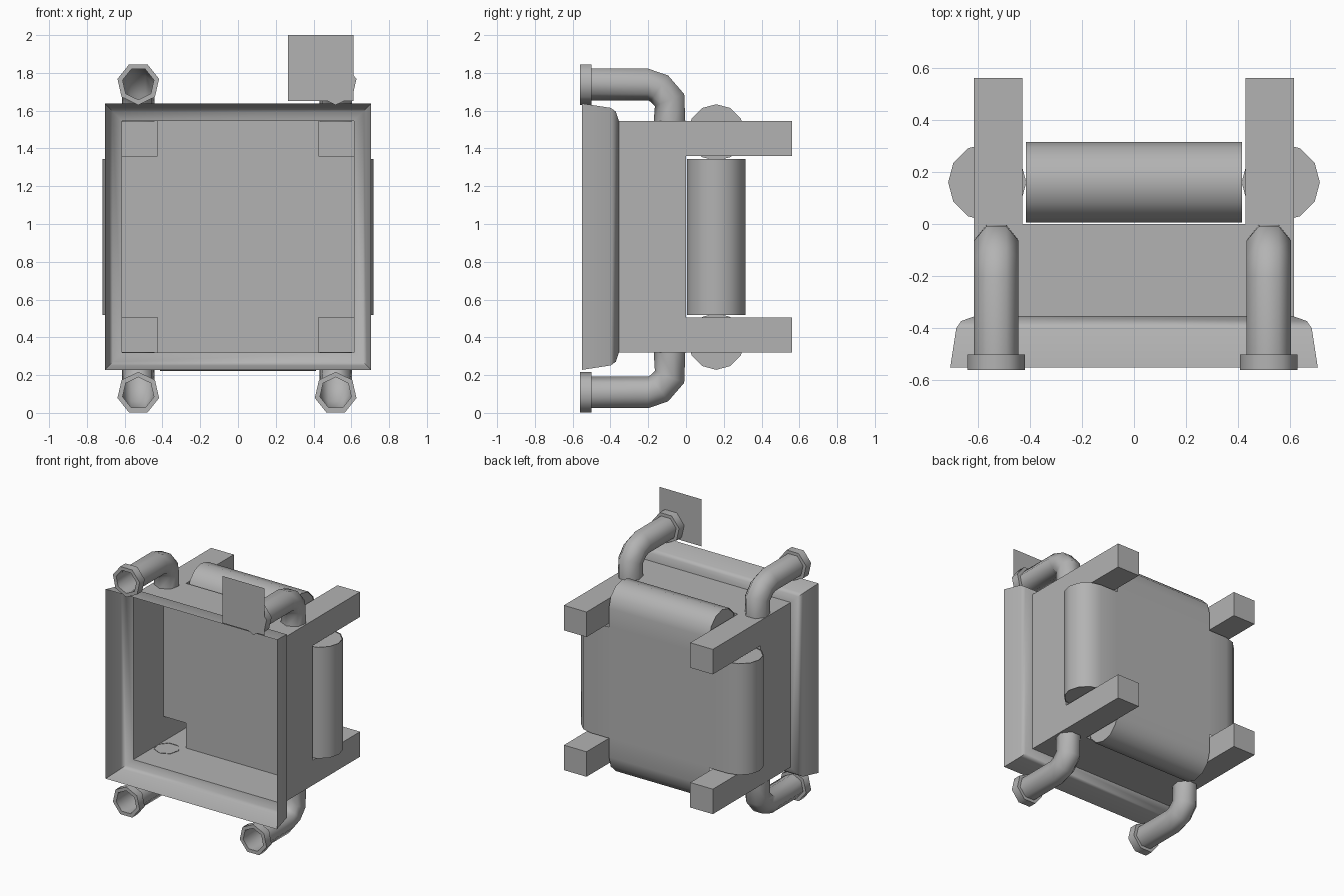
import bpy, bmesh
from math import pi, cos, sin
from mathutils import Vector

if "Cube" in bpy.data.objects:
    bpy.data.objects.remove(bpy.data.objects["Cube"])

ZC = 0.933  # height of the housing centre
ZR = 0.931  # height of the roller assembly centre

grey = bpy.data.materials.new("mid_grey")
grey.diffuse_color = (0.45, 0.45, 0.45, 1)
grey.use_nodes = True
grey.node_tree.nodes["Principled BSDF"].inputs["Base Color"].default_value = grey.diffuse_color


def finish(name, bm, smooth=None):
    bmesh.ops.recalc_face_normals(bm, faces=bm.faces)
    me = bpy.data.meshes.new(name)
    bm.to_mesh(me)
    bm.free()
    me.materials.append(grey)
    ob = bpy.data.objects.new(name, me)
    bpy.context.collection.objects.link(ob)
    if smooth:
        bpy.context.view_layer.objects.active = ob
        ob.select_set(True)
        bpy.ops.object.shade_smooth_by_angle(angle=smooth)
        ob.select_set(False)
    return ob


def loft(bm, rings, closed=False, wrap=True):
    """Skin a list of point rings with quads."""
    vs = [[bm.verts.new(p) for p in r] for r in rings]
    n = len(vs[0])
    pairs = list(zip(vs, vs[1:])) + ([(vs[-1], vs[0])] if closed else [])
    for a, b in pairs:
        for i in range(n if wrap else n - 1):
            j = (i + 1) % n
            bm.faces.new((a[i], a[j], b[j], b[i]))
    return vs


# Open-fronted thin housing with flared rim and four hollow corner legs
bm = bmesh.new()
rings = []
for y, h in [(-0.55, 0.705), (-0.40, 0.682), (-0.372, 0.663), (-0.355, 0.613), (0, 0.613)]:
    rings.append([(sx * h, y, ZC + sz * h) for sx, sz in [(-1, -1), (1, -1), (1, 1), (-1, 1)]])
loft(bm, rings)
cuts = [-0.613, -0.427, 0.427, 0.613]
grid = [[bm.verts.new((x, 0, ZC + z)) for z in cuts] for x in cuts]
corners = []
for i in range(3):
    for j in range(3):
        f = bm.faces.new((grid[i][j], grid[i + 1][j], grid[i + 1][j + 1], grid[i][j + 1]))
        if i != 1 and j != 1:
            corners.append(f)
for f in corners:
    g = bmesh.ops.extrude_discrete_faces(bm, faces=[f])["faces"][0]
    bmesh.ops.translate(bm, vec=(0, 0.56, 0), verts=g.verts)
bmesh.ops.remove_doubles(bm, verts=bm.verts, dist=0.0005)
finish("housing", bm, 0.9)


# Cross-shaped belt skin wrapped round four rollers
def place(vertical, along, across, y):
    return (across, y, ZR + along) if vertical else (along, y, ZR + across)


YR, R, N, W = 0.16, 0.155, 12, 0.414
sides = [(v, s, 0.553 if v else 0.563) for v in (True, False) for s in (-1, 1)]
bm = bmesh.new()
for vertical, s, span in sides:
    prof = [(W, YR - R)]
    prof += [(span + R * cos(a), YR + R * sin(a))
             for a in [-pi / 2 + k * pi / 6 for k in range(7)]]
    prof += [(W, YR + R)]
    loft(bm, [[place(vertical, s * u, w, v) for u, v in prof] for w in (-W, W)], wrap=False)
for y in (YR - R, YR + R):
    bm.faces.new([bm.verts.new((a * W, y, ZR + b * W))
                  for a, b in ((-1, -1), (1, -1), (1, 1), (-1, 1))])
bmesh.ops.remove_doubles(bm, verts=bm.verts, dist=0.0005)
finish("cross_belt", bm, 0.7)

# Twelve-sided rollers inside the belt
for vertical, s, span in sides:
    bm = bmesh.new()
    circ = [(s * span + 0.15 * cos(2 * pi * k / N), YR + 0.15 * sin(2 * pi * k / N))
            for k in range(N)]
    for end in loft(bm, [[place(vertical, u, w, v) for u, v in circ] for w in (-0.41, 0.41)]):
        bm.faces.new(end)
    finish("roller", bm, 0.7)


# Elbow pipes with seven-sided end flanges
def ring7(c, up, r):
    return [c + Vector((1, 0, 0)) * r * sin(2 * pi * (k + 0.5) / 7)
            + up * r * cos(2 * pi * (k + 0.5) / 7) for k in range(7)]


for sz, zc, drop in ((1, 1.743, -0.201), (-1, 0.104, -0.219)):
    for x in (-0.528, 0.517):
        bm = bmesh.new()
        path = [(-0.50, 0, 90), (-0.20, 0, 90), (-0.14, -0.022, 55),
                (-0.083, -0.085, 22), (-0.083, drop, 0)]
        rings = []
        for y, dz, ang in path:
            a = ang * pi / 180
            up = Vector((0, cos(a), sz * sin(a)))
            rings.append(ring7(Vector((x, y, zc + sz * dz)), up, 0.088))
        loft(bm, rings)
        finish("elbow_pipe", bm, 1.0)
        bm = bmesh.new()
        up = Vector((0, 0, sz))
        loft(bm, [ring7(Vector((x, y, zc)), up, r) for y, r in
                  ((-0.56, 0.113), (-0.56, 0.085), (-0.50, 0.085), (-0.50, 0.113))], closed=True)
        finish("pipe_flange", bm, 1.0)

# Thin square plate in front of the upper right pipe
bm = bmesh.new()
bm.faces.new([bm.verts.new((x, -0.561, z)) for x, z in
              ((0.265, 1.65), (0.612, 1.65), (0.612, 2.0), (0.265, 2.0))])
finish("square_plate", bm)
